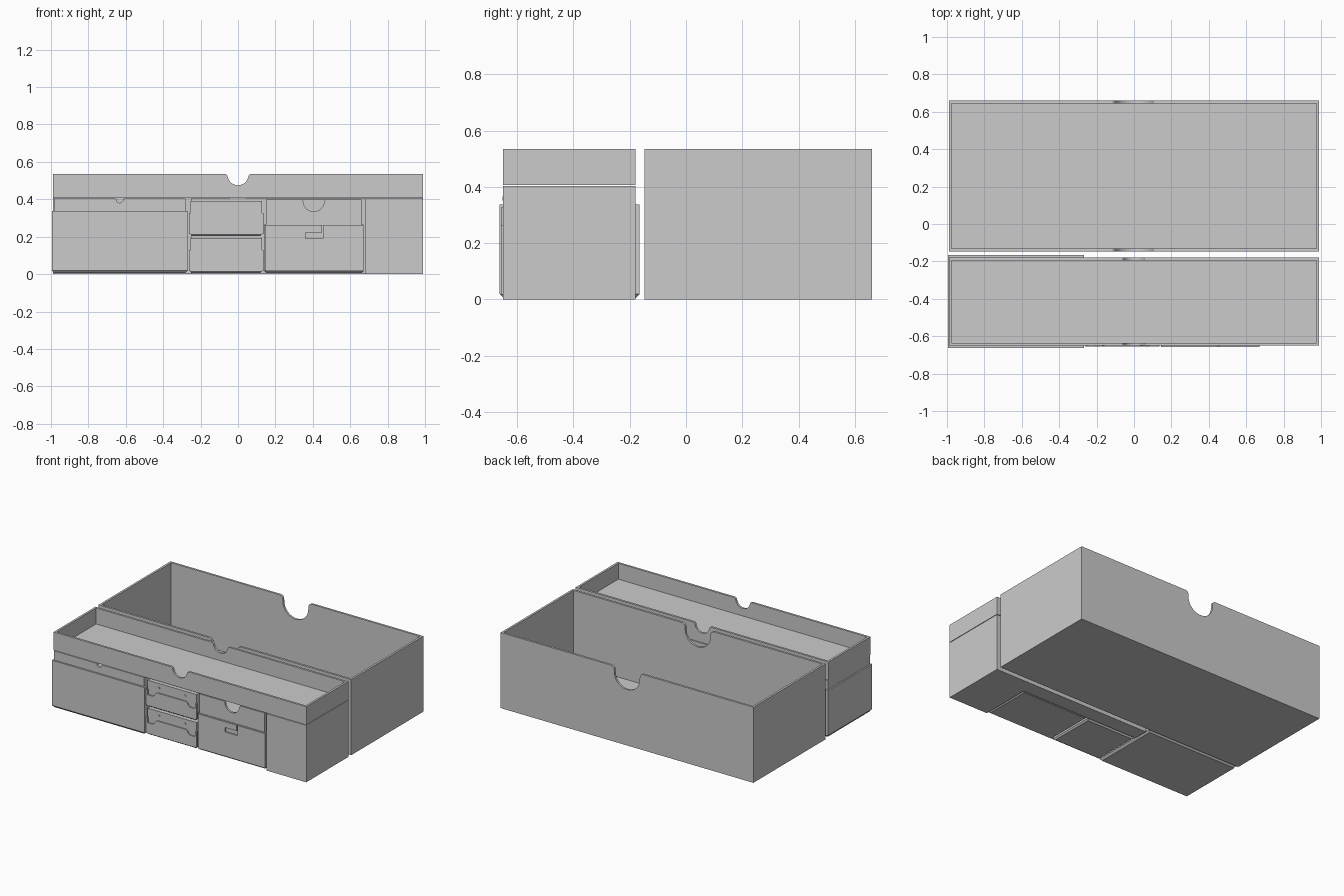
import bpy, bmesh, math

cube = bpy.data.objects.get("Cube")
if cube:
    bpy.data.objects.remove(cube, do_unlink=True)

grey = bpy.data.materials.new("plain grey")
grey.use_nodes = True
grey.diffuse_color = (0.6, 0.6, 0.6, 1)
grey.node_tree.nodes["Principled BSDF"].inputs["Base Color"].default_value = (0.6, 0.6, 0.6, 1)
WALL = 0.015


def finish(name, bm):
    bmesh.ops.recalc_face_normals(bm, faces=bm.faces)
    mesh = bpy.data.meshes.new(name)
    bm.to_mesh(mesh)
    bm.free()
    mesh.materials.append(grey)
    obj = bpy.data.objects.new(name, mesh)
    bpy.context.collection.objects.link(obj)
    return obj


def add_prism(bm, points, offset):
    """Extrude a closed outline of 3D points by an offset."""
    face = bm.faces.new([bm.verts.new(p) for p in points])
    new = bmesh.ops.extrude_face_region(bm, geom=[face])["geom"]
    verts = [v for v in new if isinstance(v, bmesh.types.BMVert)]
    bmesh.ops.translate(bm, verts=verts, vec=offset)


def add_box(bm, x, y, z, chamfer=0):
    add_prism(bm, [(x[0], y[0], z[0]), (x[1], y[0], z[0]),
                   (x[1], y[1], z[0]), (x[0], y[1], z[0])], (0, 0, z[1] - z[0]))
    if chamfer:
        edges = [e for e in bm.edges if all(abs(v.co.z - z[0]) < 1e-5 for v in e.verts)]
        bmesh.ops.bevel(bm, geom=edges, offset=chamfer, segments=1, affect='EDGES')


def box(name, x, y, z, chamfer=0):
    bm = bmesh.new()
    add_box(bm, x, y, z, chamfer)
    return finish(name, bm)


def arc(cx, cz, r, start, end, steps):
    angles = [math.radians(start + (end - start) * i / steps) for i in range(steps + 1)]
    return [(cx + r * math.cos(a), cz + r * math.sin(a)) for a in angles]


def notch(cx, top, half, depth):
    """Thumb cutout with rounded shoulders, listed from left to right."""
    fillet = half * 0.2
    r = half - fillet
    cz = top - depth + r
    tilt = 12
    return (arc(cx - half, top - fillet, fillet, 90, tilt, 5)
            + arc(cx, cz, r, 180 + tilt, 360 - tilt, 20)
            + arc(cx + half, top - fillet, fillet, 180 - tilt, 90, 5))


def open_box(name, x, y, z, half, depth, notched=(True, True)):
    """Open-topped box with thumb cutouts in the long walls."""
    bm = bmesh.new()
    add_box(bm, x, y, (z[0], z[0] + WALL))
    for x0 in (x[0], x[1] - WALL):
        add_box(bm, (x0, x0 + WALL), y, z)
    cut = notch(sum(x) / 2, z[1], half, depth)
    for y0, use in zip((y[0], y[1] - WALL), notched):
        outline = [(x[1], z[1]), (x[1], z[0]), (x[0], z[0]), (x[0], z[1])]
        outline += cut if use else []
        add_prism(bm, [(px, y0, pz) for px, pz in outline], (0, WALL, 0))
    return finish(name, bm)


def plate(name, outline, y0, y1):
    bm = bmesh.new()
    add_prism(bm, [(px, y0, pz) for px, pz in outline], (0, y1 - y0, 0))
    return finish(name, bm)


# Large rear box and long shallow tray on top of the front row
open_box("rear_box", (-0.99, 0.99), (-0.147, 0.66), (0, 0.535), 0.125, 0.14)
open_box("top_tray", (-0.99, 0.99), (-0.65, -0.18), (0.407, 0.535), 0.07, 0.06)

# Deep box with a sleeve at the -x end
open_box("end_box", (-0.985, -0.28), (-0.65, -0.18), (0.005, 0.403), 0.022, 0.022)
box("end_box_sleeve", (-0.995, -0.268), (-0.662, -0.165), (0.005, 0.338), 0.014)

# L-shaped spacer filling the +x end and the back of the row
bm = bmesh.new()
corners = [(0.68, -0.65), (0.99, -0.65), (0.99, -0.18), (-0.25, -0.18), (-0.25, -0.285), (0.68, -0.285)]
add_prism(bm, [(px, py, 0) for px, py in corners], (0, 0, 0.403))
finish("corner_spacer", bm)

# Two stacked small boxes with shaped front flaps
MID = -0.063
for level, base in (("lower", 0.005), ("upper", 0.203)):
    box(level + "_small_box", (MID - 0.192, MID + 0.192), (-0.648, -0.305), (base, base + 0.187), 0.01)
    right = [(0.198, 0.012), (0.198, 0.125), (0.186, 0.125), (0.186, 0.088), (0.145, 0.088),
             (0.135, 0.095), (0.125, 0.112), (0.11, 0.12)]
    outline = [(MID + dx, base + dz) for dx, dz in right]
    outline += [(MID - dx, base + dz) for dx, dz in reversed(right)]
    plate(level + "_front_flap", outline, -0.656, -0.645)
    for side in (-1, 1):
        # Peg heads
        plate(level + "_peg", arc(MID + side * 0.102, base + 0.155, 0.007, 0, 330, 11), -0.652, -0.645)

# Medium box with a hooked slot in the front of its sleeve
open_box("medium_box", (0.15, 0.66), (-0.645, -0.3), (0.008, 0.4), 0.07, 0.065, (True, False))
box("medium_sleeve", (0.14, 0.672), (-0.648, -0.292), (0.005, 0.265), 0.012)
slot = [(0.145, 0.018), (0.67, 0.018), (0.67, 0.262), (0.455, 0.262), (0.455, 0.19),
        (0.36, 0.19), (0.36, 0.222), (0.448, 0.222), (0.448, 0.262), (0.145, 0.262)]
plate("medium_sleeve_front", slot, -0.657, -0.646)
